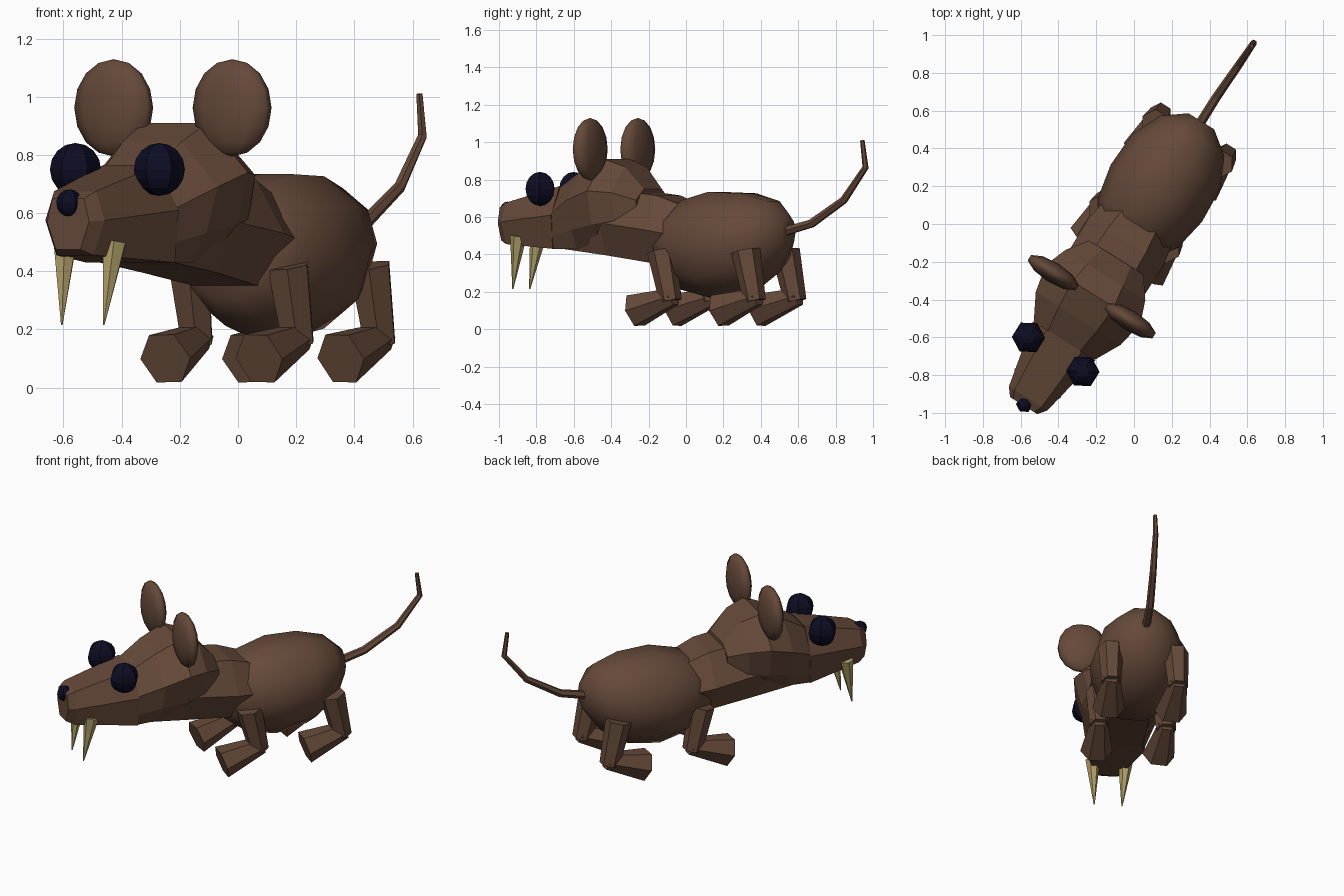
import bpy, bmesh, math
from mathutils import Matrix, Vector

if "Cube" in bpy.data.objects:
    bpy.data.objects.remove(bpy.data.objects["Cube"])

# The animal is built facing -y, then turned as a whole
PLACE = Matrix.Translation((0.012, -0.0075, 0)) @ Matrix.Rotation(math.radians(-32), 4, 'Z')


def material(name, rgb):
    m = bpy.data.materials.new(name)
    m.use_nodes = True
    m.diffuse_color = (*rgb, 1)
    m.node_tree.nodes["Principled BSDF"].inputs["Base Color"].default_value = (*rgb, 1)
    return m


FUR = material("brown fur", (0.13, 0.067, 0.041))
DARK = material("dark navy", (0.004, 0.004, 0.018))
IVORY = material("ivory tooth", (0.44, 0.35, 0.14))


def finish(name, bm, mat, smooth=False):
    bmesh.ops.recalc_face_normals(bm, faces=bm.faces)
    bm.transform(PLACE)
    for f in bm.faces:
        f.smooth = smooth
    mesh = bpy.data.meshes.new(name)
    bm.to_mesh(mesh)
    bm.free()
    mesh.materials.append(mat)
    obj = bpy.data.objects.new(name, mesh)
    bpy.context.collection.objects.link(obj)
    return obj


def loft(name, rings, mat, smooth=False):
    """Skin a list of equal-length point rings and cap the ends."""
    bm = bmesh.new()
    loops = [[bm.verts.new(p) for p in ring] for ring in rings]
    n = len(loops[0])
    for a, b in zip(loops, loops[1:]):
        for i in range(n):
            j = (i + 1) % n
            bm.faces.new((a[i], a[j], b[j], b[i]))
    bm.faces.new(loops[0])
    bm.faces.new(loops[-1])
    return finish(name, bm, mat, smooth)


def section(y, half):
    """Mirror a half profile, listed top to bottom, into a full ring."""
    return [(x, y, z) for x, z in half] + [(-x, y, z) for x, z in reversed(half)]


def oval(y, zc, w, h, n=10):
    turns = [2 * math.pi * (i + 0.5) / n for i in range(n)]
    return [(w * math.sin(t), y, zc + h * math.cos(t)) for t in turns]


def tube(name, path, radii, mat, sides=6, smooth=False):
    pts = [Vector(p) for p in path]
    rings = []
    for i, p in enumerate(pts):
        d = (pts[min(i + 1, len(pts) - 1)] - pts[max(i - 1, 0)]).normalized()
        a = (Vector((1, 0, 0)) - d * d.x).normalized()
        b = d.cross(a)
        ts = [2 * math.pi * k / sides for k in range(sides)]
        rings.append([p + radii[i] * (a * math.cos(t) + b * math.sin(t)) for t in ts])
    return loft(name, rings, mat, smooth)


def ball(name, centre, size, mat, segs, rings, smooth=False):
    bm = bmesh.new()
    bmesh.ops.create_uvsphere(bm, u_segments=segs, v_segments=rings, radius=1)
    bm.transform(Matrix.Translation(centre) @ Matrix.Diagonal((*size, 1)))
    return finish(name, bm, mat, smooth)


# Rounded body
loft("body", [oval(-0.11, 0.45, 0.17, 0.15), oval(0.02, 0.45, 0.25, 0.25),
              oval(0.2, 0.453, 0.285, 0.295), oval(0.4, 0.465, 0.275, 0.275),
              oval(0.56, 0.495, 0.2, 0.2), oval(0.65, 0.52, 0.08, 0.09)], FUR, True)

# Neck and jaw
loft("neck", [section(-0.68, [(0.1, 0.7), (0.18, 0.57), (0.15, 0.43)]),
              section(-0.4, [(0.13, 0.75), (0.23, 0.57), (0.15, 0.395)]),
              section(-0.1, [(0.12, 0.715), (0.235, 0.53), (0.13, 0.35)]),
              section(0.08, [(0.1, 0.65), (0.2, 0.5), (0.1, 0.34)])], FUR)

# Faceted skull
loft("skull", [section(-0.72, [(0.1, 0.76), (0.19, 0.62), (0.185, 0.5), (0.17, 0.43)]),
               section(-0.58, [(0.12, 0.845), (0.265, 0.69), (0.22, 0.53), (0.16, 0.43)]),
               section(-0.43, [(0.13, 0.91), (0.295, 0.74), (0.25, 0.56), (0.15, 0.46)]),
               section(-0.31, [(0.11, 0.87), (0.25, 0.73), (0.22, 0.58), (0.13, 0.5)]),
               section(-0.2, [(0.09, 0.75), (0.17, 0.69), (0.16, 0.6), (0.1, 0.55)])], FUR)

# Snout and nose
loft("snout", [section(-1.125, [(0.065, 0.65), (0.085, 0.57), (0.05, 0.475)]),
               section(-1.08, [(0.085, 0.675), (0.12, 0.575), (0.075, 0.455)]),
               section(-0.72, [(0.11, 0.765), (0.195, 0.61), (0.18, 0.43)])], FUR)
ball("nose", (0, -1.117, 0.635), (0.045, 0.045, 0.047), DARK, 6, 8)

# Tail
tube("tail", [(0, 0.6, 0.515), (0, 0.8, 0.565), (0.01, 1.01, 0.69), (0.015, 1.15, 0.865),
              (0.015, 1.13, 1.01)], [0.026, 0.024, 0.021, 0.017, 0.012], FUR)

# Paired parts
for side, s in (("left", 1), ("right", -1)):
    ball(side + "_eye", (0.17 * s, -0.805, 0.75), (0.088, 0.088, 0.091), DARK, 6, 8)
    ball(side + "_ear", (0.24 * s, -0.445, 0.962), (0.157, 0.055, 0.167), FUR, 10, 8, True)
    tube(side + "_tooth", [(0.1 * s, -0.985, 0.5), (0.085 * s, -1.03, 0.215)],
         [0.045, 0.003], IVORY)
    for end, y in (("front", 0), ("rear", 0.53)):
        tube(f"{end}_{side}_leg", [(0.2 * s, y - 0.02, 0.42), (0.205 * s, y + 0.04, 0.15)],
             [0.078, 0.06], FUR)
        tube(f"{end}_{side}_foot", [(0.205 * s, y + 0.06, 0.175), (0.19 * s, y - 0.19, 0.1)],
             [0.052, 0.098], FUR)
